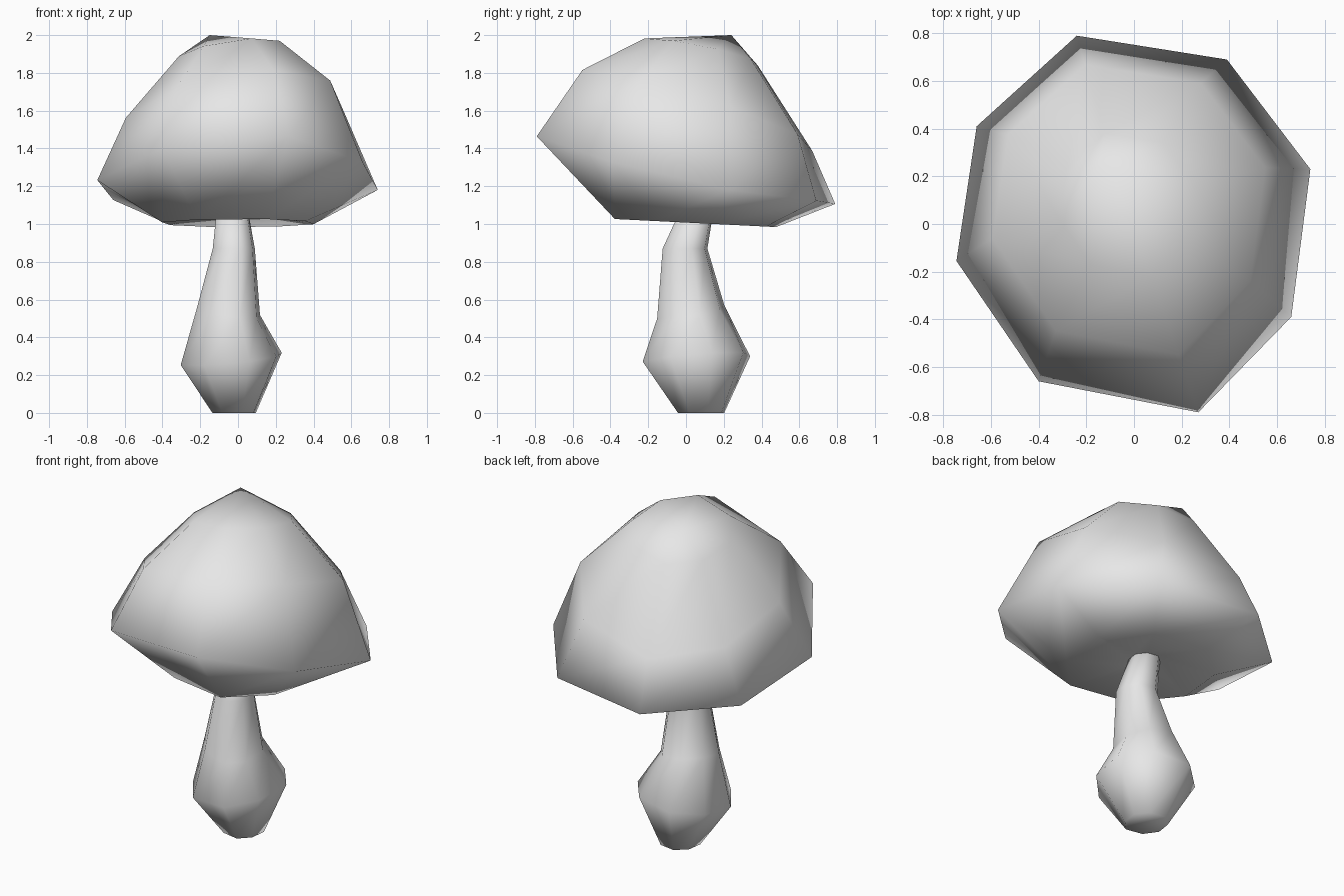
import bpy, bmesh
from mathutils import Vector

if "Cube" in bpy.data.objects:
    bpy.data.objects.remove(bpy.data.objects["Cube"])

# One pale grey for the whole model
grey = bpy.data.materials.new("pale_grey")
grey.use_nodes = True
grey.diffuse_color = (0.8, 0.8, 0.8, 1)
grey.node_tree.nodes["Principled BSDF"].inputs["Base Color"].default_value = (0.8, 0.8, 0.8, 1)
grey.use_backface_culling = True

# Irregular eight-sided outline shared by every ring
OUTLINE = [(0.27, -0.79), (0.66, -0.39), (0.74, 0.23), (0.39, 0.69),
           (-0.24, 0.79), (-0.66, 0.41), (-0.745, -0.155), (-0.4, -0.66)]


def ring(bm, centre, height, scale, tilt_x=0, tilt_y=0, bend=0):
    """Scaled outline, tilted along x and y and bent up at front and back."""
    verts = []
    for ox, oy in OUTLINE:
        x, y = ox * scale, oy * scale
        z = height + tilt_x * x + tilt_y * y + bend * y * y
        verts.append(bm.verts.new((centre[0] + x, centre[1] + y, z)))
    return verts


def loft(name, rings, apex=None, pivot=(0, 0, 0), shrink=1, inward=False):
    """Skin a stack of rings, bottom to top; inward turns the skin inside out."""
    bm = bmesh.new()
    loops = [ring(bm, *r) for r in rings]
    for low, high in zip(loops, loops[1:]):
        for i in range(len(low)):
            j = (i + 1) % len(low)
            bm.faces.new((low[i], low[j], high[j], high[i]))
    bm.faces.new(loops[0][::-1])
    top = loops[-1]
    if apex:
        tip = bm.verts.new(apex)
        for i in range(len(top)):
            bm.faces.new((top[i], top[(i + 1) % len(top)], tip))
    else:
        bm.faces.new(top)
    pivot = Vector(pivot)
    for v in bm.verts:
        v.co = pivot + (v.co - pivot) * shrink
    if inward:
        bmesh.ops.reverse_faces(bm, faces=bm.faces[:])
    mesh = bpy.data.meshes.new(name)
    bm.to_mesh(mesh)
    bm.free()
    mesh.materials.append(grey)
    mesh.shade_smooth()
    obj = bpy.data.objects.new(name, mesh)
    bpy.context.collection.objects.link(obj)
    return obj


# Cap: gill hollow, underside, rim, shoulder and crown
cap_rings = [
    ((-0.03, 0.06), 1.06, 0.13),
    ((0, 0.05), 1.005, 0.54, 0, -0.05),
    ((0, 0), 1.21, 1, 0.02, -0.22, 0.12),
    ((-0.02, 0.06), 1.6, 0.77, 0.13, -0.31),
    ((-0.03, 0.08), 1.91, 0.38, 0.12, -0.2),
]
# Stem: foot, bulb, waist, neck and joint with the cap
stem_rings = [
    ((-0.02, 0.08), 0, 0.155),
    ((-0.035, 0.055), 0.285, 0.36, 0.1, 0.08),
    ((-0.05, 0.025), 0.535, 0.225, -0.15, 0.15),
    ((-0.022, -0.005), 0.87, 0.15),
    ((-0.03, 0.06), 1.08, 0.11),
]

# Solid bodies, each inside a thin inward-facing outline shell
loft("cap", cap_rings, (0, 0.08, 1.97), (0, -0.5, 1.4), 0.96)
loft("cap_outline", cap_rings, (-0.15, 0.24, 2), inward=True)
loft("stem", stem_rings, None, (-0.15, -0.1, 0.2), 0.975)
loft("stem_outline", stem_rings, inward=True)
